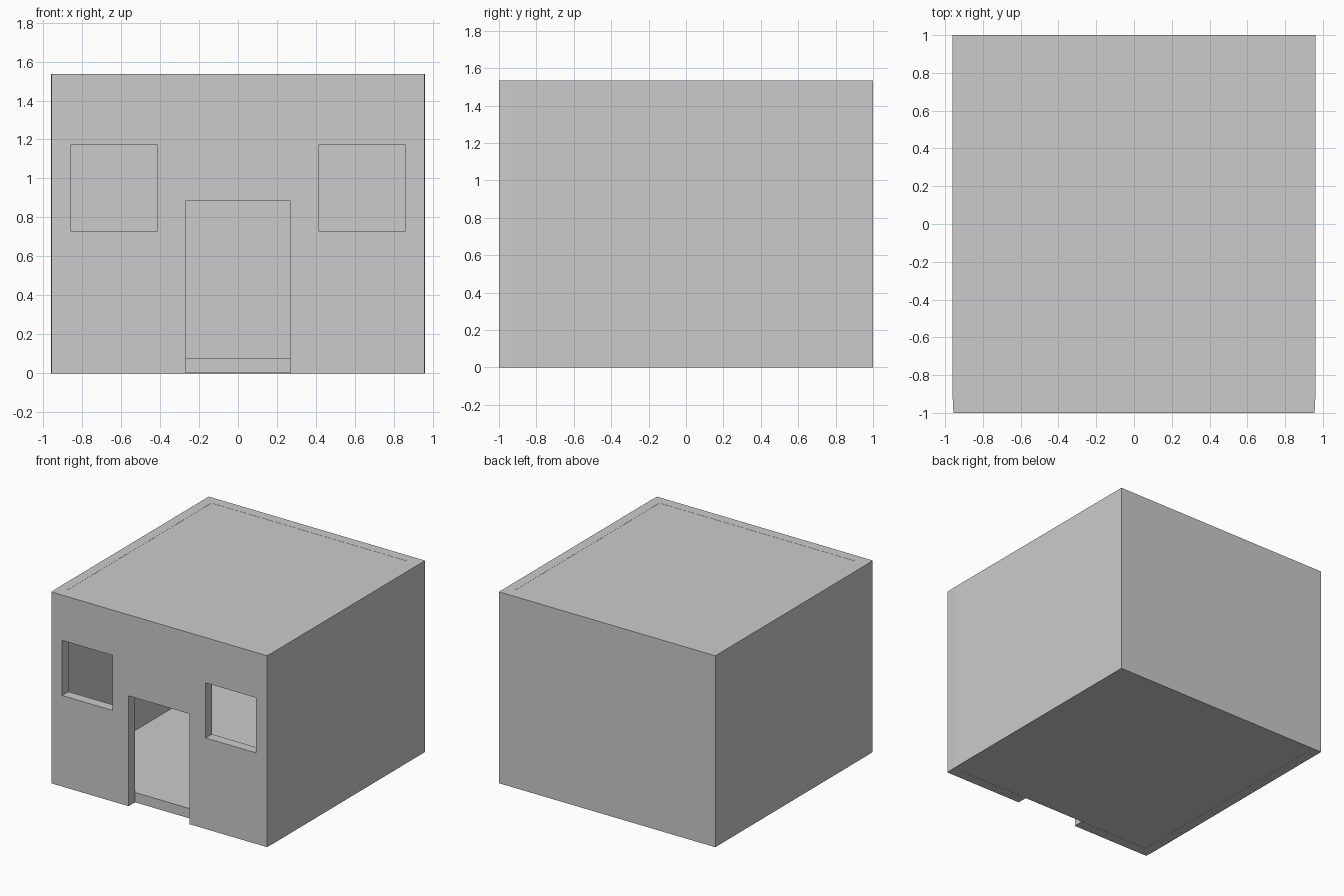
import bpy, bmesh

if "Cube" in bpy.data.objects:
    bpy.data.objects.remove(bpy.data.objects["Cube"])

W, D, H, T = 0.96, 1.0, 1.535, 0.08   # half width, half depth, height, wall thickness


def new_object(name, bm):
    bmesh.ops.recalc_face_normals(bm, faces=bm.faces)
    mesh = bpy.data.meshes.new(name)
    bm.to_mesh(mesh)
    bm.free()
    obj = bpy.data.objects.new(name, mesh)
    bpy.context.collection.objects.link(obj)
    return obj


def box(name, x0, x1, y0, y1, z0, z1):
    bm = bmesh.new()
    bmesh.ops.create_cube(bm, size=1)
    for v in bm.verts:
        v.co.x = x1 if v.co.x > 0 else x0
        v.co.y = y1 if v.co.y > 0 else y0
        v.co.z = z1 if v.co.z > 0 else z0
    return new_object(name, bm)


# Four walls as one closed ring; the outer front corners taper in slightly
outer = [(-W + 0.004, -D), (W - 0.004, -D), (W, -D + T), (W, D), (-W, D), (-W, -D + T)]
i, j = W - T, D - T
inner = [(-i, -j), (i, -j), (i, -j), (i, j), (-i, j), (-i, -j)]
bm = bmesh.new()
rings = [[bm.verts.new((x, y, z)) for x, y in loop]
         for loop, z in ((outer, 0), (outer, H), (inner, H), (inner, 0))]
for r in range(4):
    a, b = rings[r], rings[(r + 1) % 4]
    for k in range(6):
        n = (k + 1) % 6
        bm.faces.new((a[k], a[n], b[n], b[k]))
bmesh.ops.remove_doubles(bm, verts=bm.verts, dist=1e-5)
walls = new_object("walls", bm)

# Door and window openings in the front wall
openings = [("door", -0.27, 0.27, -0.1, 0.885),
            ("left_window", -0.86, -0.413, 0.73, 1.172),
            ("right_window", 0.413, 0.86, 0.73, 1.172)]
for name, x0, x1, z0, z1 in openings:
    cutter = box(name + "_cutter", x0, x1, -D - 0.1, -D + T + 0.05, z0, z1)
    cutter.hide_render = True
    cutter.hide_viewport = True
    cutter.display_type = 'WIRE'
    mod = walls.modifiers.new(name, 'BOOLEAN')
    mod.operation = 'DIFFERENCE'
    mod.solver = 'EXACT'
    mod.object = cutter

# Floor and roof slabs sit between the walls, a hair below flush
box("floor", -i, i, -j, j, 0.001, T)
box("roof", -i, i, -j, j, H - T, H - 0.001)
